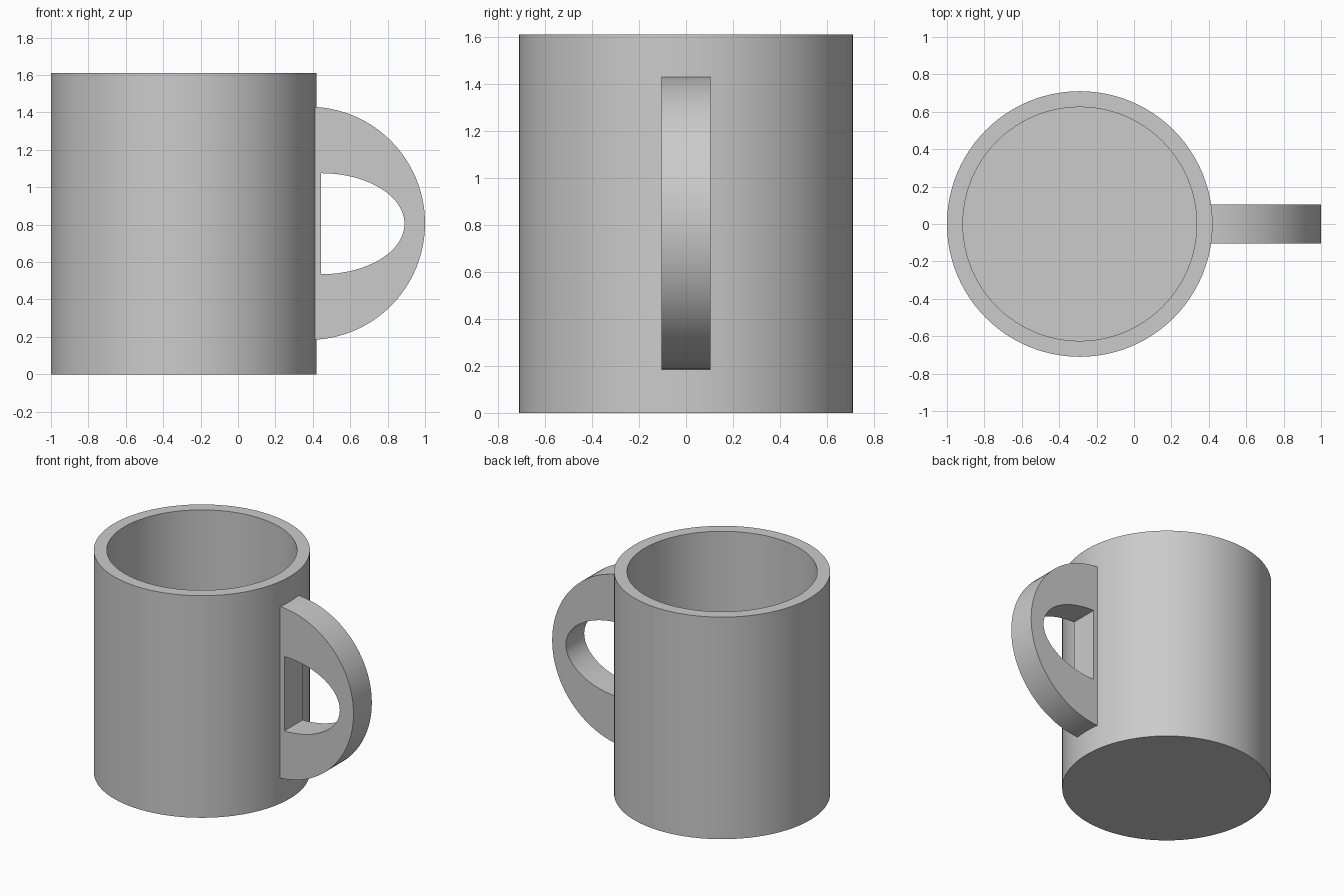
import bpy, bmesh
from math import pi, sin, cos, radians
from mathutils import Vector

cube = bpy.data.objects.get("Cube")
if cube:
    bpy.data.objects.remove(cube, do_unlink=True)

GREY = (0.6, 0.6, 0.6, 1)
grey = bpy.data.materials.new("plain grey")
grey.use_nodes = True
grey.diffuse_color = GREY
grey.node_tree.nodes["Principled BSDF"].inputs["Base Color"].default_value = GREY

CUP_X, RADIUS, INNER, HEIGHT, FLOOR = -0.29, 0.71, 0.625, 1.61, 0.09


def finish(obj):
    """Give the part its colour and smooth its curved faces."""
    obj.data.materials.clear()
    obj.data.materials.append(grey)
    bpy.ops.object.select_all(action="DESELECT")
    obj.select_set(True)
    bpy.context.view_layer.objects.active = obj
    bpy.ops.object.shade_smooth_by_angle(angle=radians(30))


def half_oval(cx, cz, rx, rz, steps=48):
    """Right half of an oval, closed by a straight left side."""
    angles = [-pi / 2 + pi * i / steps for i in range(steps + 1)]
    return [(cx + rx * cos(a), cz + rz * sin(a)) for a in angles]


# Cup: wall and floor profile turned around the vertical axis
profile = [(0, 0), (RADIUS, 0), (RADIUS, HEIGHT), (INNER, HEIGHT), (INNER, FLOOR), (0, FLOOR)]
bm = bmesh.new()
verts = [bm.verts.new((r, 0, z)) for r, z in profile]
edges = [bm.edges.new(pair) for pair in zip(verts, verts[1:])]
bmesh.ops.spin(bm, geom=verts + edges, cent=(0, 0, 0), axis=(0, 0, 1),
               angle=2 * pi, steps=96, use_duplicate=False)
bmesh.ops.remove_doubles(bm, verts=bm.verts, dist=0.0005)
bmesh.ops.recalc_face_normals(bm, faces=bm.faces)
mesh = bpy.data.meshes.new("cup")
bm.to_mesh(mesh)
bm.free()
cup = bpy.data.objects.new("cup", mesh)
cup.location = Vector((CUP_X, 0, 0))
bpy.context.collection.objects.link(cup)
finish(cup)

# Handle: flat D outline with a D-shaped finger hole, extruded sideways
curve = bpy.data.curves.new("handle", "CURVE")
curve.dimensions = "2D"
curve.fill_mode = "BOTH"
curve.extrude = 0.105
for outline in (half_oval(0.38, 0.807, 0.62, 0.623), half_oval(0.445, 0.805, 0.445, 0.27)):
    spline = curve.splines.new("POLY")
    spline.points.add(len(outline) - 1)
    for point, (x, z) in zip(spline.points, outline):
        point.co = (x, z, 0, 1)
    spline.use_cyclic_u = True
handle = bpy.data.objects.new("handle", curve)
handle.rotation_euler.x = pi / 2
bpy.context.collection.objects.link(handle)
bpy.ops.object.select_all(action="DESELECT")
handle.select_set(True)
bpy.context.view_layer.objects.active = handle
bpy.ops.object.convert(target="MESH")
handle = bpy.context.view_layer.objects.active
handle.name = "handle"

# Join the sides of the handle to its rims
bm = bmesh.new()
bm.from_mesh(handle.data)
bmesh.ops.remove_doubles(bm, verts=bm.verts, dist=0.0005)
bmesh.ops.recalc_face_normals(bm, faces=bm.faces)
bm.to_mesh(handle.data)
bm.free()
finish(handle)
